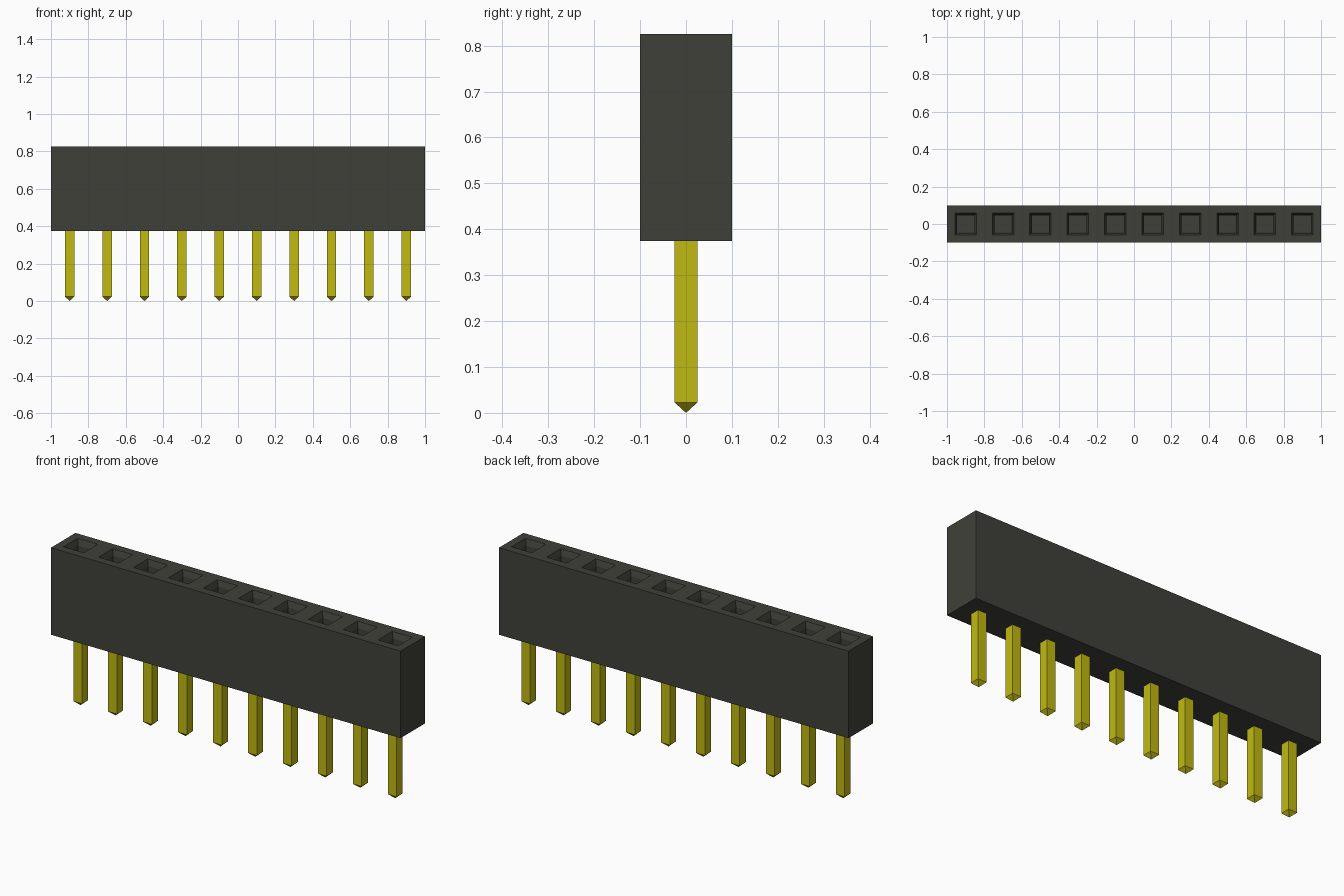
import bpy
import bmesh

if "Cube" in bpy.data.objects:
    bpy.data.objects.remove(bpy.data.objects["Cube"], do_unlink=True)

COUNT, PITCH = 10, 0.2
BOTTOM, TOP = 0.375, 0.825
PIN, TIP = 0.05, 0.023


def make_material(name, rgb):
    mat = bpy.data.materials.new(name)
    mat.use_nodes = True
    mat.diffuse_color = (*rgb, 1)
    mat.node_tree.nodes["Principled BSDF"].inputs["Base Color"].default_value = (*rgb, 1)
    return mat


def make_object(name, bm, mat):
    bmesh.ops.recalc_face_normals(bm, faces=bm.faces)
    mesh = bpy.data.meshes.new(name)
    bm.to_mesh(mesh)
    bm.free()
    mesh.materials.append(mat)
    obj = bpy.data.objects.new(name, mesh)
    bpy.context.collection.objects.link(obj)
    return obj


def add_box(bm, size, z0, z1):
    verts = bmesh.ops.create_cube(bm, size=1)["verts"]
    bmesh.ops.scale(bm, vec=(size[0], size[1], z1 - z0), verts=verts)
    bmesh.ops.translate(bm, vec=(0, 0, (z0 + z1) / 2), verts=verts)


black = make_material("black plastic", (0.051, 0.051, 0.042))
gold = make_material("gold metal", (0.53, 0.49, 0.006))

# Housing: a block cut into square cells, each with a funnelled socket
bm = bmesh.new()
add_box(bm, (COUNT * PITCH, PITCH), BOTTOM, TOP)
for i in range(1, COUNT):
    bmesh.ops.bisect_plane(bm, geom=bm.verts[:] + bm.edges[:] + bm.faces[:],
                           plane_co=(-1 + i * PITCH, 0, 0), plane_no=(1, 0, 0))
bm.normal_update()
cells = [f for f in bm.faces if f.normal.z > 0.9]
for thickness, depth in ((0.06, 0), (0.015, -0.03), (0.001, -0.2)):
    bmesh.ops.inset_individual(bm, faces=cells, thickness=thickness, depth=depth)
    bm.normal_update()
make_object("housing", bm, black)

# Pins: square posts whose lower end is drawn to a point
bm = bmesh.new()
add_box(bm, (PIN, PIN), TIP, BOTTOM + 0.02)
bm.normal_update()
end = [f for f in bm.faces if f.normal.z < -0.9]
apex = bmesh.ops.poke(bm, faces=end)["verts"][0]
apex.co.z = 0
pin = make_object("pin_1", bm, gold)
pin.location.x = -1 + PITCH / 2
for i in range(1, COUNT):
    copy = bpy.data.objects.new(f"pin_{i + 1}", pin.data)
    copy.location.x = -1 + PITCH * (i + 0.5)
    bpy.context.collection.objects.link(copy)
